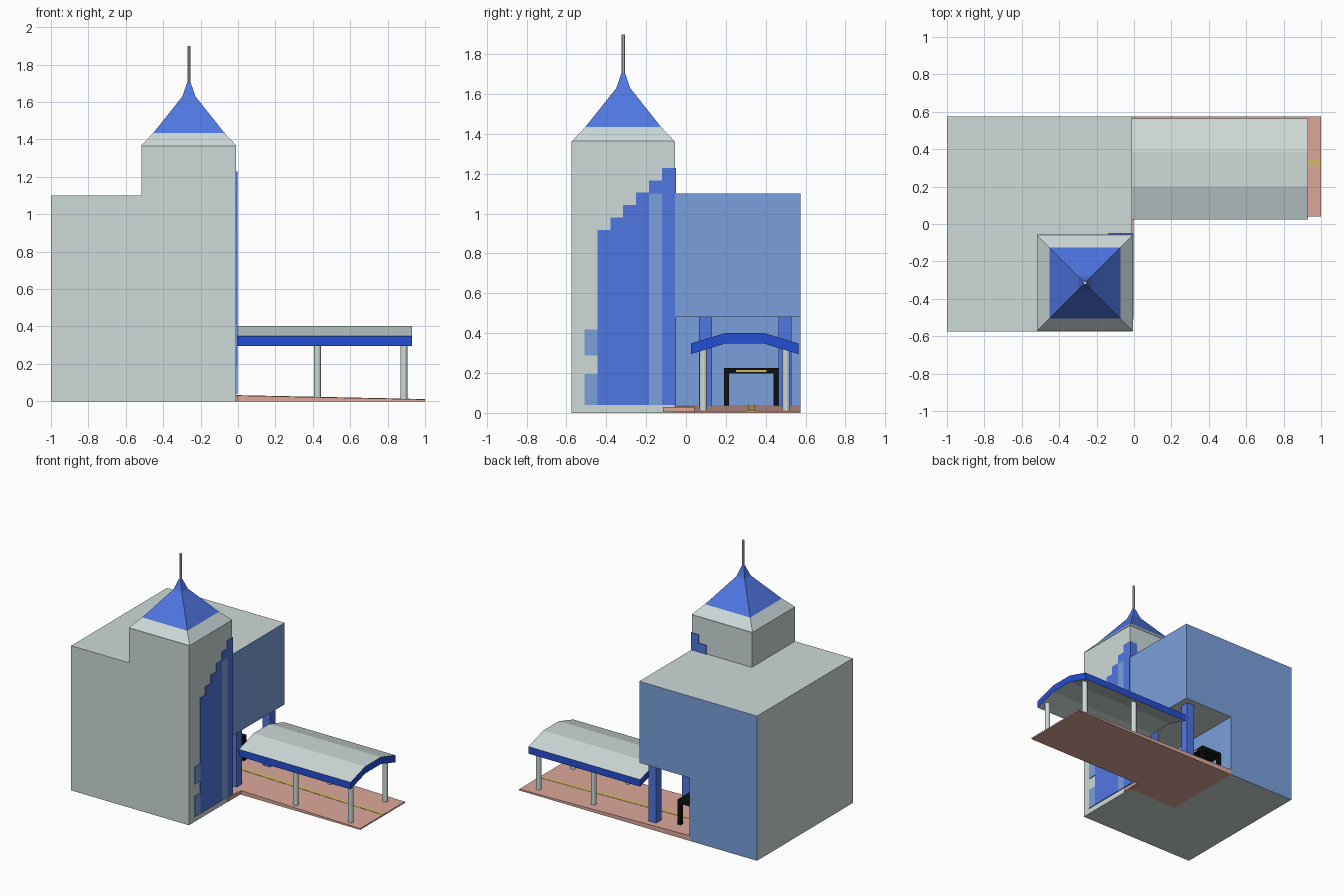
import bpy, bmesh, math
from mathutils import Vector

if "Cube" in bpy.data.objects:
    bpy.data.objects.remove(bpy.data.objects["Cube"])


def material(name, r, g, b):
    lin = [((c / 255 + 0.055) / 1.055) ** 2.4 if c > 10 else c / 255 / 12.92 for c in (r, g, b)]
    m = bpy.data.materials.new(name)
    m.diffuse_color = (*lin, 1)
    m.use_nodes = True
    m.node_tree.nodes["Principled BSDF"].inputs["Base Color"].default_value = m.diffuse_color
    return m


GREY = material("pale_grey", 205, 218, 217)
GLASS = material("light_blue_glass", 122, 160, 220)
BLUE = material("mid_blue", 80, 119, 226)
DEEP = material("deep_blue", 36, 78, 212)
PAVE = material("salmon_paving", 220, 168, 155)
GOLD = material("ochre_yellow", 212, 184, 110)
BLACK = material("black", 15, 15, 16)


def finish(name, bm, *mats):
    bmesh.ops.recalc_face_normals(bm, faces=bm.faces)
    me = bpy.data.meshes.new(name)
    bm.to_mesh(me)
    bm.free()
    for m in mats:
        me.materials.append(m)
    ob = bpy.data.objects.new(name, me)
    bpy.context.collection.objects.link(ob)
    return ob


def extrude(name, pts, offset, *mats, rule=None):
    """Extrude a closed 3D outline by an offset; rule(face) gives the material index."""
    bm = bmesh.new()
    f = bm.faces.new([bm.verts.new(p) for p in pts])
    ext = bmesh.ops.extrude_face_region(bm, geom=[f], use_keep_orig=True)
    bmesh.ops.translate(bm, vec=offset, verts=[v for v in ext["geom"] if isinstance(v, bmesh.types.BMVert)])
    bmesh.ops.recalc_face_normals(bm, faces=bm.faces)
    bm.normal_update()
    if rule:
        for f in bm.faces:
            f.material_index = rule(f)
    return finish(name, bm, *mats)


def box(name, x, y, z, mat):
    pts = [(x[0], y[0], z[0]), (x[1], y[0], z[0]), (x[1], y[1], z[0]), (x[0], y[1], z[0])]
    return extrude(name, pts, (0, 0, z[1] - z[0]), mat)


def cylinder(name, x, y, z0, z1, r, sides):
    pts = [(x + r * math.cos(a), y + r * math.sin(a), z0)
           for a in (math.tau * (i + 0.5) / sides for i in range(sides))]
    return extrude(name, pts, (0, 0, z1 - z0), GREY)


EAST, NORTH, TY = -0.01, 0.575, -0.055   # east wall, back wall, tower back wall

# Main block with the corner entrance cut out
body = box("main_building", (-1, EAST), (-NORTH, NORTH), (0, 1.1), GREY)
cutter = box("entrance_cutter", (-0.43, 0.3), (TY, 0.9), (-0.2, 0.48), GREY)
cutter.hide_render = True
mod = body.modifiers.new("entrance", "BOOLEAN")
mod.operation, mod.solver, mod.object = "DIFFERENCE", "EXACT", cutter
bpy.context.view_layer.update()
dep = bpy.context.evaluated_depsgraph_get()
bm = bmesh.new()
bm.from_mesh(body.evaluated_get(dep).to_mesh())
body.modifiers.clear()
bpy.data.objects.remove(cutter)
bmesh.ops.bisect_plane(bm, geom=bm.verts[:] + bm.edges[:] + bm.faces[:],
                       plane_co=(0, TY, 0), plane_no=(0, 1, 0), dist=1e-4)
bm.normal_update()
body.data.materials.clear()
body.data.materials.append(GREY)
body.data.materials.append(GLASS)
for f in bm.faces:   # glass on the back wall and on east walls behind the tower
    c = f.calc_center_median()
    f.material_index = int((f.normal.x > 0.5 and c.y > TY + 0.01) or (f.normal.y > 0.5 and c.y > 0.5))
bm.to_mesh(body.data)
bm.free()

# Tower top and its stepped pyramid roof
box("tower_top", (-0.515, EAST), (-NORTH, TY), (1.1, 1.365), GREY)
cx, cy = -0.2625, -0.315
bm = bmesh.new()
rings = []
for h, z in ((0.256, 1.365), (0.19, 1.435), (0.035, 1.63), (0.009, 1.705)):
    rings.append([bm.verts.new((cx + h * sx, cy + h * sy, z))
                  for sx, sy in ((-1, -1), (1, -1), (1, 1), (-1, 1))])
for n, (a, b) in enumerate(zip(rings, rings[1:])):
    for i in range(4):
        j = (i + 1) % 4
        bm.faces.new((a[i], a[j], b[j], b[i])).material_index = int(n > 0)
bm.faces.new(rings[0][::-1])
bm.faces.new(rings[-1])
finish("tower_roof", bm, GREY, BLUE)
cylinder("spire_pole", cx, cy, 1.70, 1.90, 0.009, 8)

# Stepped tower windows on the east wall, then wrapping to the back wall
W = 0.065
for i in range(6):
    y1, top = TY - i * W, 1.23 - i * 0.0625
    if i == 1:
        box("tower_window_light", (-0.012, -0.004), (y1 - W, y1), (0.04, 1.10), GLASS)
        box("tower_window_cap", (-0.012, -0.004), (y1 - W, y1), (1.10, top), BLUE)
    else:
        box("tower_window", (-0.012, -0.004), (y1 - W, y1), (0.04, top), BLUE)
    if i < 2:
        x1 = EAST + 0.004 - i * W
        for z in ((0.04, 0.48), (1.10, top)):
            box("tower_back_window", (x1 - W, x1), (TY - 0.002, TY + 0.006), z, BLUE)
for z in ((0.04, 0.195), (0.287, 0.418)):
    box("tower_small_window", (-0.012, -0.004), (-0.51, -0.445), z, GLASS)


# Sloping paving, its stripe and a small kerb beside the tower
def slope(x):
    return 0.031 - 0.021 * (x + 0.01) / 1.01


def ramp(name, x0, x1, y0, y1, mat, lift=0.0, thin=None):
    t0, t1 = slope(x0) + lift, slope(x1) + lift
    b0, b1 = (t0 - thin, t1 - thin) if thin else (0.0, 0.0)
    extrude(name, [(x0, y0, b0), (x1, y0, b1), (x1, y0, t1), (x0, y0, t0)], (0, y1 - y0, 0), mat)


ramp("entrance_floor", -0.43, EAST, TY, NORTH, PAVE)
ramp("walkway", EAST, 1.0, 0.04, NORTH, PAVE)
ramp("walkway_stripe", -0.43, 1.0, 0.31, 0.345, GOLD, 0.002, 0.004)
box("tower_kerb", (-0.012, -0.002), (-0.115, 0.04), (0.005, 0.03), PAVE)

# Bent canopy: grey top and underside, blue edges
top = [(0.025, 0.348), (0.2, 0.402), (0.388, 0.402), (0.565, 0.348)]
outline = top + [(y, z - 0.053) for y, z in reversed(top)]
extrude("canopy", [(EAST, y, z) for y, z in outline], (0.94, 0, 0), GREY, DEEP,
        rule=lambda f: int(abs(f.normal.z) < 0.3))
for x in (0.425, 0.887):
    for y in (0.087, 0.503):
        cylinder("canopy_column", x, y, 0.005, 0.317, 0.019, 12)

# Square blue pillars holding the overhang
for y in (0.065, 0.465):
    box("entrance_pillar", (-0.12, -0.057), (y, y + 0.065), (0.025, 0.48), BLUE)

# Black door porch with a plain gold trim
box("porch_top", (-0.43, -0.256), (0.19, 0.465), (0.198, 0.226), BLACK)
for x in (-0.43, -0.281):
    for y in (0.19, 0.438):
        box("porch_leg", (x, x + 0.025), (y, y + 0.027), (0.03, 0.2), BLACK)
box("porch_trim", (-0.258, -0.253), (0.25, 0.405), (0.206, 0.216), GOLD)
